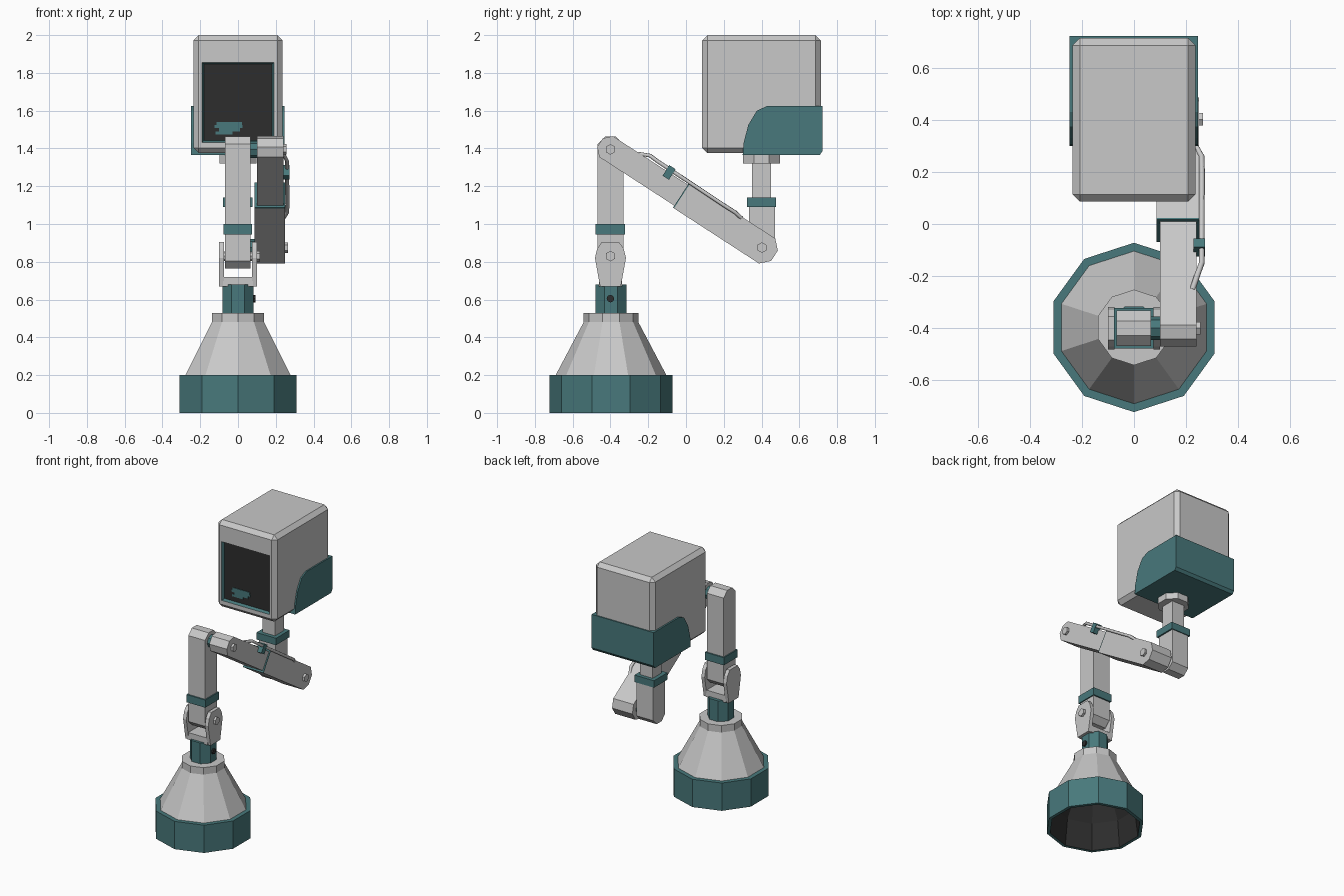
import bpy, bmesh, math
from mathutils import Vector

cube = bpy.data.objects.get("Cube")
if cube:
    bpy.data.objects.remove(cube, do_unlink=True)


def make_material(name, rgb):
    mat = bpy.data.materials.new(name)
    mat.use_nodes = True
    mat.diffuse_color = (*rgb, 1)
    mat.node_tree.nodes["Principled BSDF"].inputs["Base Color"].default_value = (*rgb, 1)
    return mat


GREY = make_material("light grey", (0.58, 0.58, 0.58))
TEAL = make_material("dark teal", (0.065, 0.19, 0.2))
DARK = make_material("charcoal", (0.026, 0.026, 0.026))


def finish(name, bm, *mats):
    bmesh.ops.recalc_face_normals(bm, faces=bm.faces)
    mesh = bpy.data.meshes.new(name)
    bm.to_mesh(mesh)
    bm.free()
    for mat in mats:
        mesh.materials.append(mat)
    obj = bpy.data.objects.new(name, mesh)
    bpy.context.collection.objects.link(obj)
    return obj


def prism(name, profile, x0, x1, mat):
    """Extrude a (y, z) outline along x."""
    bm = bmesh.new()
    face = bm.faces.new([bm.verts.new((x0, y, z)) for y, z in profile])
    ext = bmesh.ops.extrude_face_region(bm, geom=[face])["geom"]
    moved = [v for v in ext if isinstance(v, bmesh.types.BMVert)]
    bmesh.ops.translate(bm, verts=moved, vec=(x1 - x0, 0, 0))
    return finish(name, bm, mat)


def box(name, x, y, z, mat):
    return prism(name, [(y[0], z[0]), (y[1], z[0]), (y[1], z[1]), (y[0], z[1])], *x, mat)


def disc(name, centre, radius, x0, x1, mat, sides=6):
    angles = [math.tau * i / sides for i in range(sides)]
    outline = [(centre[0] + radius * math.sin(a), centre[1] + radius * math.cos(a)) for a in angles]
    return prism(name, outline, x0, x1, mat)


def link(name, a, b, half, x0, x1, mat, start=True, end=True):
    """Bar from a to b in the side plane, with optional eight-sided ends."""
    a, b = Vector(a), Vector(b)
    d = (b - a).normalized()
    n = Vector((-d.y, d.x))
    k = 0.414 * half

    def cap(p, way, rounded):
        if not rounded:
            return [p - n * half * way, p + n * half * way]
        steps = [(k, -half), (half, -k), (half, k), (k, half)]
        return [p + d * s * way + n * t * way for s, t in steps]

    return prism(name, cap(b, 1, end) + cap(a, -1, start), x0, x1, mat)


def lathe(name, centre, profile, sides, phase, mats, slots=None):
    """Revolve a closed (radius, z) profile; slots gives a colour per segment."""
    bm = bmesh.new()
    rings = []
    for i in range(sides):
        a = phase + math.tau * i / sides
        rings.append([bm.verts.new((centre[0] + r * math.cos(a), centre[1] + r * math.sin(a), z))
                      for r, z in profile])
    for i in range(sides):
        p, q = rings[i], rings[(i + 1) % sides]
        for j in range(len(profile) - 1):
            f = bm.faces.new((p[j], q[j], q[j + 1], p[j + 1]))
            f.material_index = slots[j] if slots else 0
    bmesh.ops.remove_doubles(bm, verts=bm.verts, dist=1e-5)
    return finish(name, bm, *mats)


# Hollow ten-sided base with a teal ring and a dark inside
BASE = (0, -0.397)
lathe("base", BASE,
      [(0, 0.47), (0.125, 0.47), (0.28, 0.19), (0.302, 0), (0.325, 0), (0.325, 0.2),
       (0.293, 0.2), (0.145, 0.48), (0.145, 0.53), (0, 0.53)],
      10, math.pi / 2, (GREY, TEAL, DARK), [2, 2, 2, 1, 1, 1, 0, 0, 0])
lathe("base_column", BASE, [(0, 0.52), (0.088, 0.52), (0.088, 0.68), (0, 0.68)],
      8, math.pi / 8, (TEAL,))
disc("column_knob", (-0.4, 0.605), 0.02, 0.07, 0.092, DARK, 8)

# Fork that holds the lower post
FORK = [(-0.455, 0.67), (-0.345, 0.67), (-0.318, 0.82), (-0.33, 0.87),
        (-0.355, 0.905), (-0.445, 0.905), (-0.47, 0.87), (-0.482, 0.82)]
for side, x in (("left", 0.074), ("right", -0.1)):
    prism(f"fork_plate_{side}", FORK, x, x + 0.026, GREY)
box("fork_bridge", (-0.08, 0.08), (-0.46, -0.34), (0.67, 0.72), GREY)
disc("fork_pin", (-0.4, 0.83), 0.025, -0.08, 0.08, GREY, 8)

# Lower post with its band
SHOULDER, ELBOW = (-0.4, 1.395), (0.402, 0.875)
link("lower_post", (-0.4, 0.833), SHOULDER, 0.068, -0.068, 0.066, GREY)
box("lower_post_band", (-0.076, 0.074), (-0.478, -0.322), (0.945, 1.0), TEAL)

# Slanted arm: narrow part sliding into a wider sleeve
a, b = Vector(SHOULDER), Vector(ELBOW)
axis = (b - a).normalized()
joint = a + axis * 0.452
link("arm_inner", a, joint + axis * 0.05, 0.066, 0.1, 0.24, GREY, end=False)
link("arm_sleeve_rim", joint - axis * 0.006, joint, 0.079, 0.087, 0.249, TEAL, False, False)
link("arm_sleeve", joint, b, 0.079, 0.087, 0.249, GREY, start=False)
for name, pivot in (("shoulder", SHOULDER), ("elbow", ELBOW)):
    disc(f"{name}_shaft", pivot, 0.045, 0.05, 0.11, TEAL, 8)

# Hexagonal bolt heads
for name, pivot, x in (("fork", (-0.4, 0.83), 0.1), ("shoulder", SHOULDER, 0.24),
                       ("elbow", ELBOW, 0.249)):
    disc(f"{name}_bolt", pivot, 0.028, x, x + 0.016, GREY)

# Cable and clip on the outer side of the arm
curve = bpy.data.curves.new("arm_cable", "CURVE")
curve.dimensions = "3D"
curve.bevel_depth = 0.011
curve.bevel_resolution = 1
curve.use_fill_caps = True
path = [(0.225, -0.25, 1.372), (0.245, -0.19, 1.362), (0.26, -0.15, 1.332),
        (0.261, 0.2, 1.1), (0.26, 0.26, 1.062), (0.24, 0.295, 1.03)]
spline = curve.splines.new("POLY")
spline.points.add(len(path) - 1)
for point, co in zip(spline.points, path):
    point.co = (*co, 1)
curve.materials.append(GREY)
cable = bpy.data.objects.new("arm_cable", curve)
bpy.context.collection.objects.link(cable)
link("cable_clip", (-0.107, 1.245), (-0.072, 1.301), 0.02, 0.228, 0.273, TEAL, False, False)

# Neck under the head
link("neck_lower", (0.402, 1.1), ELBOW, 0.068, -0.068, 0.066, GREY, start=False)
box("neck_band", (-0.079, 0.077), (0.323, 0.477), (1.09, 1.14), TEAL)
box("neck_upper", (-0.05, 0.05), (0.35, 0.45), (1.1, 1.34), GREY)
lathe("neck_flange", (0, 0.4), [(0, 1.32), (0.106, 1.32), (0.106, 1.38), (0, 1.38)],
      8, math.pi / 8, (GREY,))

# Head: bevelled block with a recessed screen
bm = bmesh.new()
bmesh.ops.create_cube(bm, size=1)
bmesh.ops.scale(bm, vec=(0.472, 0.628, 0.625), verts=bm.verts)
bmesh.ops.translate(bm, vec=(0, 0.4, 1.6875), verts=bm.verts)
bmesh.ops.bevel(bm, geom=bm.edges[:], offset=0.028, segments=1, affect="EDGES")
bmesh.ops.recalc_face_normals(bm, faces=bm.faces)
front = min(bm.faces, key=lambda f: f.calc_center_median().y)
bmesh.ops.inset_individual(bm, faces=[front], thickness=0.025)
for v in front.verts:
    v.co.z = 1.855 if v.co.z > 1.7 else 1.432
walls = bmesh.ops.inset_individual(bm, faces=[front], thickness=0.013, depth=-0.02)["faces"]
for f in walls:
    f.material_index = 1
front.material_index = 2
finish("head", bm, GREY, TEAL, DARK)

# Small readout rows on the screen
for i, (x0, x1) in enumerate([(-0.118, -0.03), (-0.1, 0.01), (-0.125, 0.025), (-0.115, 0.022)]):
    z = 1.475 + 0.016 * i
    box(f"readout_row_{i + 1}", (x0, x1), (0.102, 0.108), (z, z + 0.016), TEAL)

# Cradle wrapped around the lower back of the head
prism("head_cradle",
      [(0.3, 1.365), (0.708, 1.365), (0.722, 1.385), (0.722, 1.625), (0.43, 1.625),
       (0.375, 1.6), (0.33, 1.525), (0.305, 1.43)], -0.248, 0.246, TEAL)
